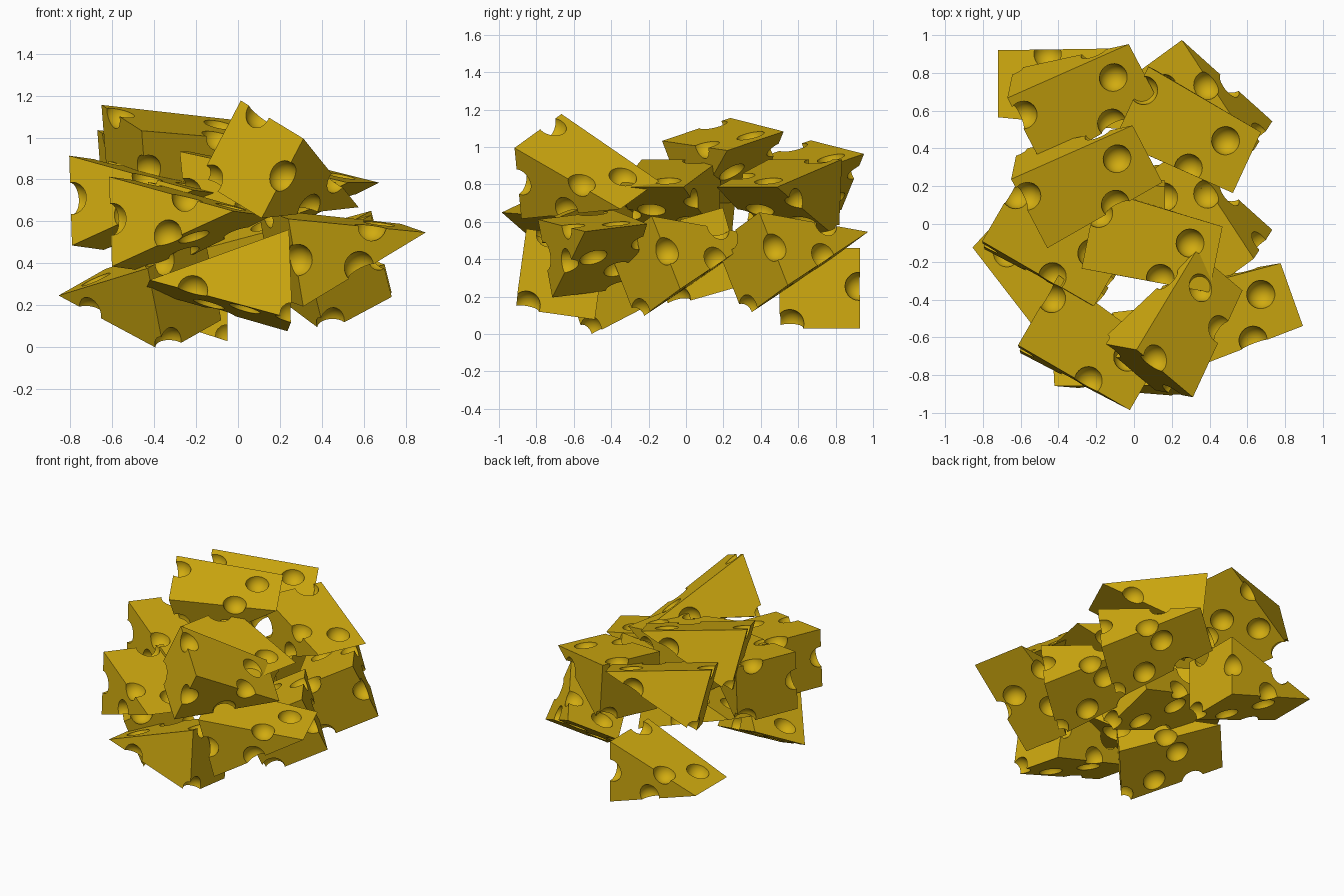
import bpy, bmesh
from mathutils import Vector, Matrix

if "Cube" in bpy.data.objects:
    bpy.data.objects.remove(bpy.data.objects["Cube"])

L, W, H = 0.67, 0.43, 0.43   # wedge depth, rind width, thickness

mat = bpy.data.materials.new("cheese_yellow")
mat.diffuse_color = (0.64, 0.41, 0.005, 1)
mat.use_nodes = True
mat.node_tree.nodes["Principled BSDF"].inputs["Base Color"].default_value = mat.diffuse_color


def make_object(name, bm):
    me = bpy.data.meshes.new(name)
    bmesh.ops.recalc_face_normals(bm, faces=bm.faces)
    bm.to_mesh(me)
    bm.free()
    ob = bpy.data.objects.new(name, me)
    bpy.context.collection.objects.link(ob)
    return ob


# Plain wedge: tip edge at the local origin and slightly shorter, rind at x = L
bm = bmesh.new()
ends = []
for tip_y, rind_y in ((-0.15, -H / 2), (0.205, H / 2)):
    ends.append([bm.verts.new(p) for p in
                 ((0, tip_y, 0), (L, rind_y, -W / 2), (L, rind_y, W / 2))])
for tri in ends:
    bm.faces.new(tri)
for k in range(3):
    n = (k + 1) % 3
    bm.faces.new((ends[0][k], ends[0][n], ends[1][n], ends[1][k]))
wedge = make_object("wedge_blank", bm)
wedge.data.materials.append(mat)

# Round holes in every face
holes = [
    (.145, -.03, .055), (.26, .185, .09), (.64, -.09, .205),     # upper face
    (.45, -.10, -.15), (.29, .08, -.10),                         # lower face
    (.36, .222, -.09), (.20, -.19, -.06),                        # ends
    (.66, .21, .01), (.67, -.16, -.19),                          # rind
]
cutters = []
for p in holes:
    bm = bmesh.new()
    bmesh.ops.create_uvsphere(bm, u_segments=24, v_segments=14, radius=0.076,
                              matrix=Matrix.Translation(p))
    for f in bm.faces:
        f.smooth = True
    cut = make_object("hole_cutter", bm)
    cut.data.materials.append(mat)
    cut.hide_render = True
    cutters.append(cut)
    mod = wedge.modifiers.new("hole", "BOOLEAN")
    mod.operation = "DIFFERENCE"
    mod.solver = "EXACT"
    mod.object = cut

bpy.context.view_layer.update()
deps = bpy.context.evaluated_depsgraph_get()
cheese = bpy.data.meshes.new_from_object(wedge.evaluated_get(deps))
cheese.name = "cheese_wedge"
for ob in cutters + [wedge]:
    bpy.data.objects.remove(ob, do_unlink=True)

# Pile: middle of tip edge, middle of rind, direction of the tip edge
pile = [
    ((.43, -.235, .755), (.065, -.77, .895), (.30, -.23, -.18)),     # upright front top
    ((.075, -.805, .635), (-.495, -.48, .585), (.21, .37, -.03)),    # front left pair
    ((-.115, -.255, .735), (-.685, .07, .685), (.21, .37, -.03)),
    ((.61, .35, .785), (.004, .63, .72), (-.42, -.91, 0)),           # middle pair
    ((.435, -.16, .785), (-.21, -.03, .72), (-.2, -.98, 0)),
    ((.06, .395, 1.04), (-.54, .13, .893), (.22, -.35, -.115)),      # top back pair
    ((.04, .825, .92), (-.56, .56, .773), (.22, -.35, -.115)),
    ((.10, .865, .465), (.525, .35, .37), (-.32, -.23, -.17)),       # right back pair
    ((.10, .29, .445), (.525, -.225, .35), (-.32, -.23, -.17)),
    ((-.72, .715, .245), (-.05, .715, .245), (0, 1, 0)),             # back bottom
    ((.82, -.35, .57), (.21, -.55, .43), (-.14, .40, .05)),          # right front
    ((-.44, -.71, .30), (.25, -.67, .32), (-.06, .42, -.06)),        # bottom front
    ((-.75, -.03, .30), (-.265, -.45, .255), (.28, .28, .15)),       # bottom left
    ((-.50, .05, .42), (.15, .05, .41), (0, .42, .12)),              # bottom middle
]
for i, (tip, rind, edge) in enumerate(pile):
    t, b, e = Vector(tip), Vector(rind), Vector(edge)
    x = (b - t).normalized()
    y = (e - x * e.dot(x)).normalized()
    if x.cross(y).z < 0:
        y = -y
    z = x.cross(y)
    ob = bpy.data.objects.new(f"cheese_wedge_{i + 1}", cheese)
    mid = (t + b) / 2 - x * (L / 2)
    ob.matrix_world = Matrix.Translation(mid) @ Matrix((x, y, z)).transposed().to_4x4()
    bpy.context.collection.objects.link(ob)
